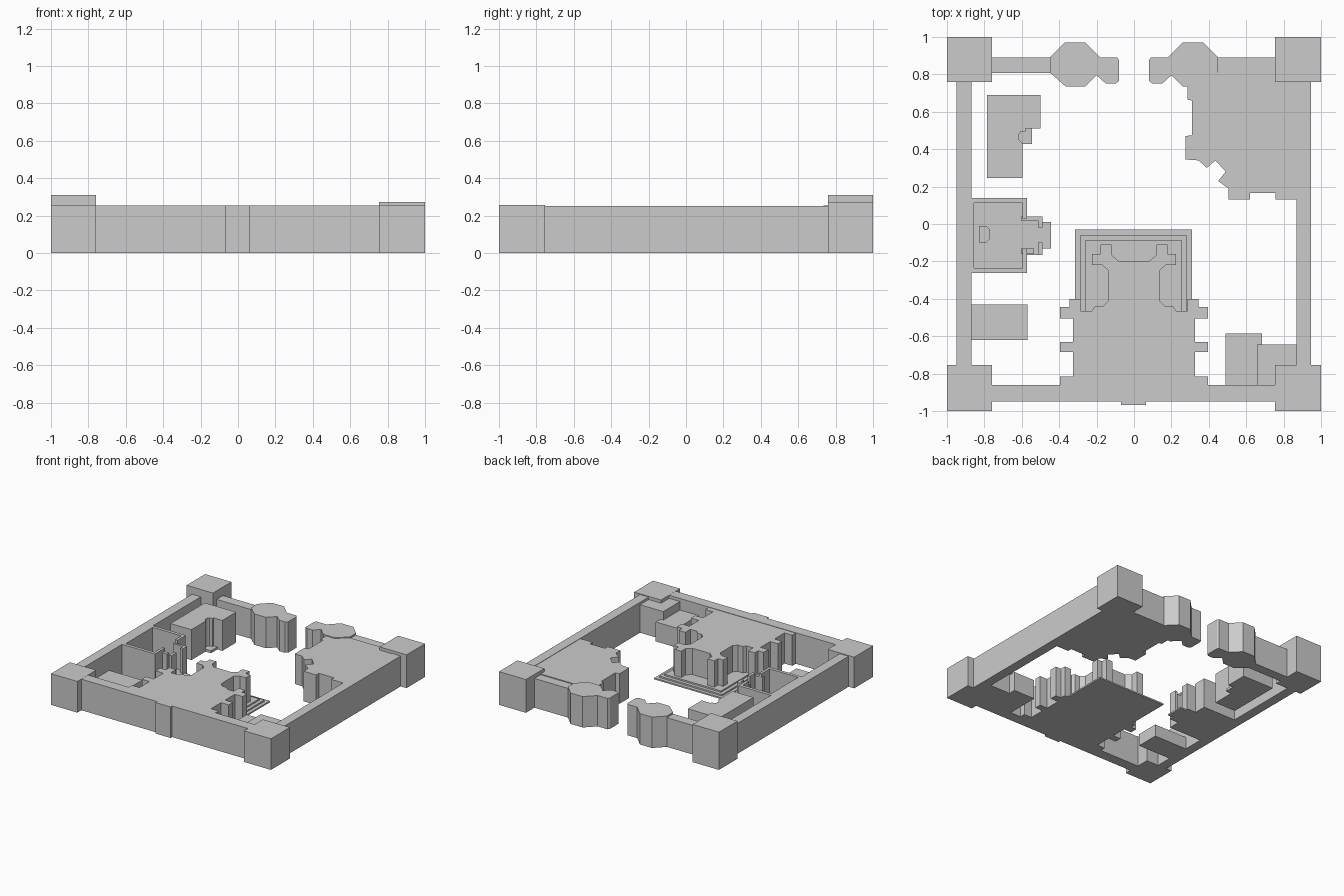
import bpy, bmesh


def prism(name, pts, z1, z0=0.0):
    """Extrude a plan outline from z0 to z1."""
    bm = bmesh.new()
    face = bm.faces.new([bm.verts.new((x, y, z0)) for x, y in pts])
    top = bmesh.ops.extrude_face_region(bm, geom=[face])["geom"]
    for v in top:
        if isinstance(v, bmesh.types.BMVert):
            v.co.z = z1
    bmesh.ops.recalc_face_normals(bm, faces=bm.faces)
    me = bpy.data.meshes.new(name)
    bm.to_mesh(me)
    bm.free()
    ob = bpy.data.objects.new(name, me)
    bpy.context.collection.objects.link(ob)
    return ob


def box(name, x0, x1, y0, y1, z1, z0=0.0):
    return prism(name, [(x0, y0), (x1, y0), (x1, y1), (x0, y1)], z1, z0)


def flip(pts):
    return [(-x, y) for x, y in reversed(pts)]


# Corner towers
box("tower_front_left", -1, -0.76, -1, -0.755, 0.256)
box("tower_front_right", 0.755, 1, -1, -0.755, 0.256)
box("tower_back_left", -1, -0.76, 0.76, 1, 0.31)
box("tower_back_right", 0.755, 1, 0.76, 1, 0.273)

# Curtain walls
box("wall_left", -0.95, -0.87, -0.755, 0.76, 0.25)
box("wall_right", 0.868, 0.947, -0.755, 0.76, 0.25)
box("wall_front", -0.76, 0.755, -0.948, -0.86, 0.255)
box("wall_front_pilaster", -0.07, 0.065, -0.968, -0.94, 0.255)
box("wall_back_left", -0.76, -0.44, 0.808, 0.89, 0.24)
box("wall_back_right", 0.44, 0.755, 0.808, 0.89, 0.24)

# Gate turrets
gate = [(-0.45, 0.89), (-0.37, 0.97), (-0.26, 0.97), (-0.18, 0.89),
        (-0.09, 0.89), (-0.08, 0.875), (-0.08, 0.765), (-0.1, 0.75),
        (-0.15, 0.75), (-0.2, 0.795), (-0.26, 0.735), (-0.365, 0.735),
        (-0.45, 0.81)]
prism("gate_turret_left", gate, 0.254)
prism("gate_turret_right", flip(gate), 0.254)

# Main hall with buttresses and a columned portico
half = [(-0.325, -0.87), (-0.395, -0.87), (-0.395, -0.815), (-0.325, -0.815),
        (-0.325, -0.685), (-0.395, -0.685), (-0.395, -0.63), (-0.325, -0.63),
        (-0.325, -0.505), (-0.395, -0.505), (-0.395, -0.445), (-0.345, -0.445),
        (-0.345, -0.4), (-0.285, -0.4), (-0.285, -0.465), (-0.225, -0.465),
        (-0.21, -0.44), (-0.165, -0.44), (-0.135, -0.41), (-0.135, -0.25),
        (-0.17, -0.22), (-0.225, -0.22), (-0.225, -0.16), (-0.18, -0.16),
        (-0.18, -0.11), (-0.12, -0.11), (-0.12, -0.165), (-0.08, -0.2)]
prism("main_hall", half + flip(half), 0.252)
for i in range(3):
    d = 0.028 * i
    box(f"hall_step_{i + 1}", -0.315 + d, 0.31 - d, -0.5, -0.03 - d,
        0.012 * (i + 1))

# Large building in the back right corner
prism("corner_hall", [
    (0.44, 0.81), (0.76, 0.81), (0.76, 0.765), (0.87, 0.765), (0.87, 0.13),
    (0.757, 0.13), (0.757, 0.165), (0.62, 0.165), (0.62, 0.13), (0.505, 0.13),
    (0.505, 0.19), (0.45, 0.23), (0.49, 0.28), (0.435, 0.34), (0.39, 0.3),
    (0.345, 0.34), (0.275, 0.345), (0.275, 0.47), (0.31, 0.475), (0.31, 0.66),
    (0.285, 0.665), (0.285, 0.735), (0.36, 0.8)], 0.247)

# L-shaped house with a low entry
prism("l_house", [
    (-0.785, 0.69), (-0.5, 0.69), (-0.5, 0.51), (-0.58, 0.51), (-0.58, 0.495),
    (-0.605, 0.495), (-0.615, 0.48), (-0.615, 0.45), (-0.595, 0.43),
    (-0.595, 0.245), (-0.785, 0.245)], 0.25)
box("l_house_entry", -0.615, -0.545, 0.428, 0.515, 0.02)

# Roofless house: floor, walls, porch
box("open_house_floor", -0.87, -0.575, -0.26, 0.14, 0.02)
for side, y0 in (("south", -0.262), ("north", 0.113)):
    box("open_house_wall_" + side, -0.87, -0.573, y0, y0 + 0.027, 0.25)
box("open_house_wall_back", -0.87, -0.855, -0.24, 0.115, 0.25)
box("open_house_front_south", -0.595, -0.573, -0.24, -0.13, 0.25)
box("open_house_front_north", -0.595, -0.573, 0.03, 0.115, 0.25)
for side, y0, y1 in (("south", -0.165, -0.1), ("north", -0.02, 0.04)):
    box("porch_pillar_" + side, -0.513, -0.49, y0, y1, 0.22)
box("porch_wall_south", -0.605, -0.535, -0.16, -0.13, 0.22)
box("porch_wall_north", -0.605, -0.49, 0.02, 0.04, 0.22)
box("porch_floor", -0.6, -0.49, -0.165, 0.04, 0.02)
box("porch_step", -0.5, -0.445, -0.13, 0.012, 0.012)
prism("open_house_pedestal", [(-0.83, -0.1), (-0.79, -0.1), (-0.77, -0.08),
      (-0.77, -0.03), (-0.79, -0.01), (-0.83, -0.01)], 0.05)

# Low sheds
box("shed_left", -0.87, -0.57, -0.62, -0.43, 0.1)
box("shed_right_low", 0.49, 0.685, -0.865, -0.585, 0.16)
box("shed_right_high", 0.657, 0.87, -0.865, -0.643, 0.23)
